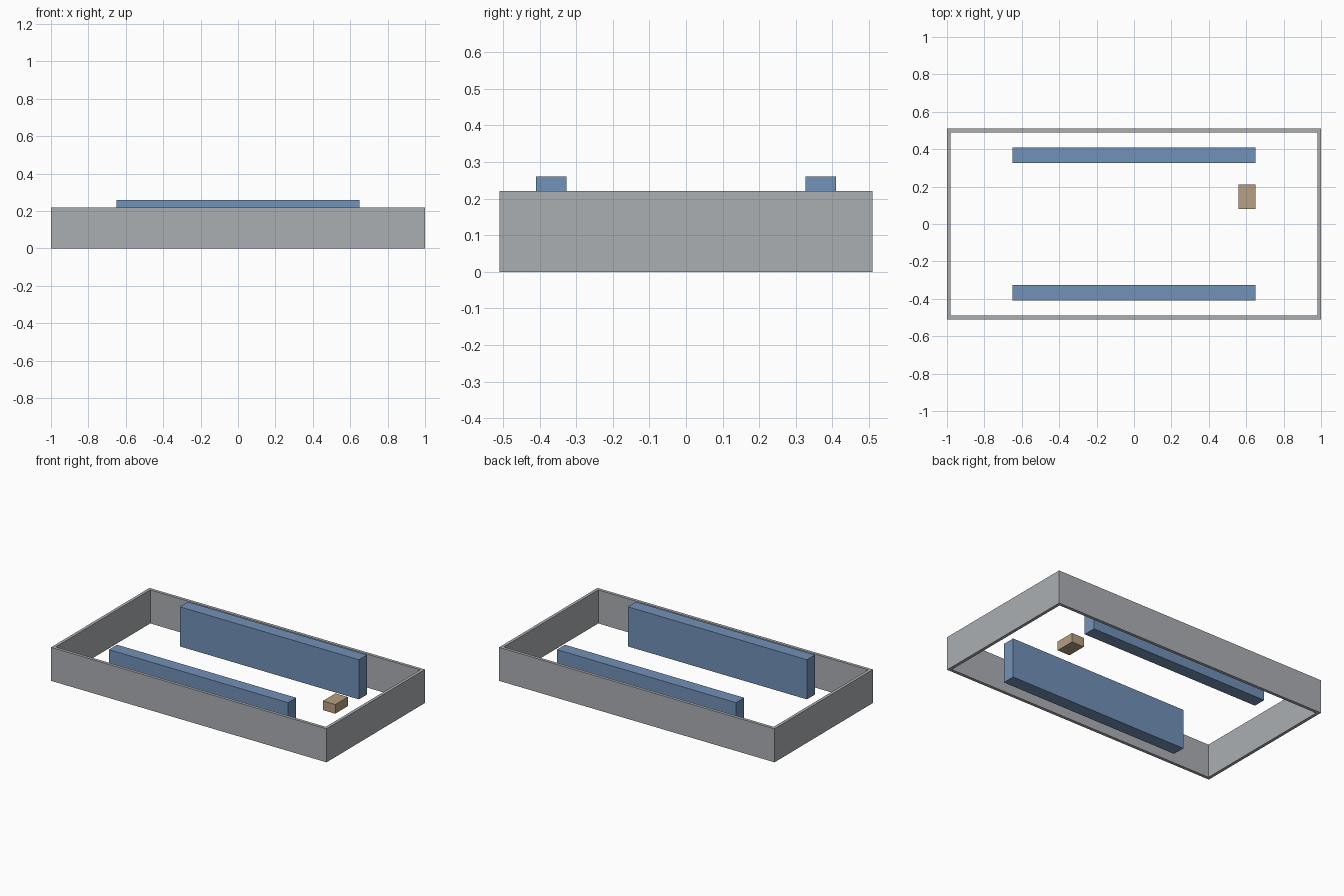
import bpy, bmesh

cube = bpy.data.objects.get("Cube")
if cube:
    bpy.data.objects.remove(cube, do_unlink=True)


def material(name, rgb):
    m = bpy.data.materials.new(name)
    m.use_nodes = True
    m.diffuse_color = (*rgb, 1)
    bsdf = next(n for n in m.node_tree.nodes if n.type == 'BSDF_PRINCIPLED')
    bsdf.inputs["Base Color"].default_value = (*rgb, 1)
    return m


def finish(name, bm, mat):
    bmesh.ops.recalc_face_normals(bm, faces=bm.faces)
    mesh = bpy.data.meshes.new(name)
    bm.to_mesh(mesh)
    bm.free()
    mesh.materials.append(mat)
    obj = bpy.data.objects.new(name, mesh)
    bpy.context.collection.objects.link(obj)
    return obj


def box(name, lo, hi, mat):
    bm = bmesh.new()
    bmesh.ops.create_cube(bm, size=1)
    for v in bm.verts:
        v.co = [hi[i] if v.co[i] > 0 else lo[i] for i in range(3)]
    return finish(name, bm, mat)


grey = material("wall_grey", (0.41, 0.43, 0.45))
blue = material("bench_blue", (0.168, 0.287, 0.479))
tan = material("box_tan", (0.468, 0.352, 0.223))

# Open rectangular wall: a mitred ring extruded upwards
HX, HY, WALL, HEIGHT = 1.0, 0.51, 0.02, 0.22
bm = bmesh.new()
corners = [(-1, -1), (1, -1), (1, 1), (-1, 1)]
outer = [bm.verts.new((sx * HX, sy * HY, 0)) for sx, sy in corners]
inner = [bm.verts.new((sx * (HX - WALL), sy * (HY - WALL), 0)) for sx, sy in corners]
ring = [bm.faces.new((outer[i], outer[(i + 1) % 4], inner[(i + 1) % 4], inner[i]))
        for i in range(4)]
ext = bmesh.ops.extrude_face_region(bm, geom=ring, use_keep_orig=True)
top = [e for e in ext["geom"] if isinstance(e, bmesh.types.BMVert)]
bmesh.ops.translate(bm, verts=top, vec=(0, 0, HEIGHT))
finish("outer_wall", bm, grey)

# Two long bars along the front and back
for name, y0, y1 in (("front_bar", -0.41, -0.326), ("back_bar", 0.326, 0.41)):
    box(name, (-0.65, y0, 0), (0.65, y1, 0.26), blue)

# Small block near the left end
box("small_block", (0.56, 0.08, 0), (0.65, 0.21, 0.06), tan)
